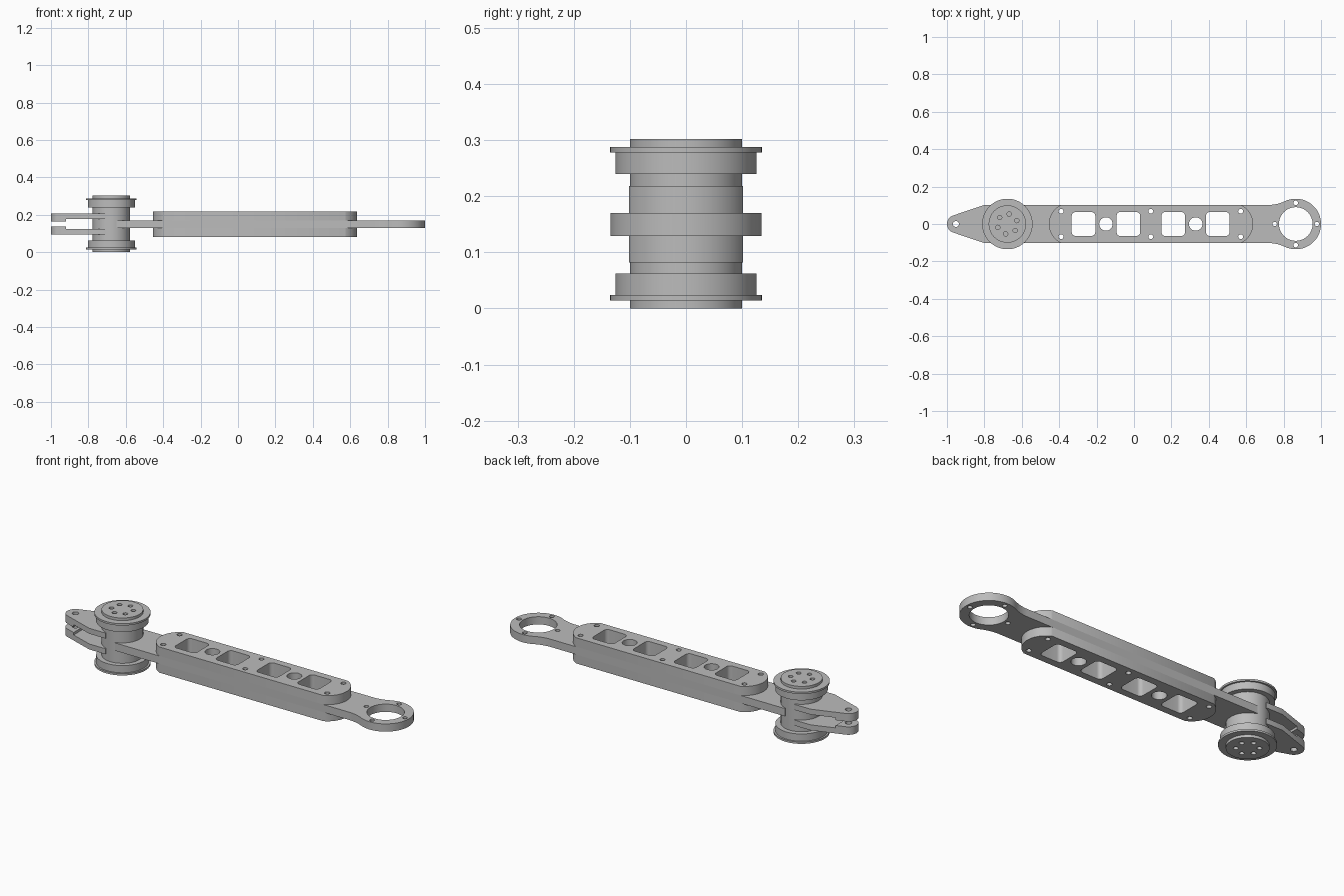
import bpy, bmesh
from math import cos, sin, pi, radians, atan2, hypot, asin

cube = bpy.data.objects.get("Cube")
if cube:
    bpy.data.objects.remove(cube, do_unlink=True)

grey = bpy.data.materials.new("light grey metal")
grey.use_nodes = True
grey.diffuse_color = (0.5, 0.5, 0.5, 1)
grey.node_tree.nodes["Principled BSDF"].inputs["Base Color"].default_value = (0.5, 0.5, 0.5, 1)


def arc(cx, cy, r, a0, a1, n=16):
    return [(cx + r * cos(a0 + (a1 - a0) * i / n), cy + r * sin(a0 + (a1 - a0) * i / n))
            for i in range(n + 1)]


def circle(cx, cy, r, n=24):
    return arc(cx, cy, r, 0, 2 * pi, n)[:-1]


def rounded_rect(cx, cy, hx, hy, r):
    pts = []
    for k, (sx, sy) in enumerate([(1, 1), (-1, 1), (-1, -1), (1, -1)]):
        pts += arc(cx + sx * (hx - r), cy + sy * (hy - r), r, k * pi / 2, (k + 1) * pi / 2, 6)
    return pts


def mirror_y(upper):
    """Close an outline whose upper half runs from one end to the other."""
    return upper + [(x, -y) for x, y in reversed(upper) if abs(y) > 1e-5]


def finish(name, mesh):
    bm = bmesh.new()
    bm.from_mesh(mesh)
    bmesh.ops.remove_doubles(bm, verts=bm.verts, dist=0.00005)
    bmesh.ops.recalc_face_normals(bm, faces=bm.faces)
    bm.to_mesh(mesh)
    bm.free()
    mesh.materials.clear()
    mesh.materials.append(grey)
    ob = bpy.data.objects.new(name, mesh)
    bpy.context.collection.objects.link(ob)
    bpy.ops.object.select_all(action='DESELECT')
    ob.select_set(True)
    bpy.context.view_layer.objects.active = ob
    bpy.ops.object.shade_smooth_by_angle(angle=radians(30))
    return ob


def slab(name, outline, holes, z0, z1):
    """Extrude a flat outline with holes between two heights."""
    curve = bpy.data.curves.new(name, 'CURVE')
    curve.dimensions = '2D'
    curve.fill_mode = 'BOTH'
    curve.extrude = (z1 - z0) / 2
    for loop in [outline] + holes:
        s = curve.splines.new('POLY')
        s.points.add(len(loop) - 1)
        for p, (x, y) in zip(s.points, loop):
            p.co = (x, y, 0, 1)
        s.use_cyclic_u = True
    temp = bpy.data.objects.new("temp", curve)
    bpy.context.collection.objects.link(temp)
    bpy.context.view_layer.update()
    deps = bpy.context.evaluated_depsgraph_get()
    mesh = bpy.data.meshes.new_from_object(temp.evaluated_get(deps))
    bpy.data.objects.remove(temp, do_unlink=True)
    for v in mesh.vertices:
        v.co.z += (z0 + z1) / 2
    mesh.name = name
    return finish(name, mesh)


def lathe(name, cx, profile, n=64):
    bm = bmesh.new()
    rings = [[bm.verts.new((x, y, z)) for x, y in circle(cx, 0, r, n)] for r, z in profile]
    for a, b in zip(rings, rings[1:]):
        for i in range(n):
            j = (i + 1) % n
            bm.faces.new((a[i], a[j], b[j], b[i]))
    bm.faces.new(rings[0])
    bm.faces.new(rings[-1])
    mesh = bpy.data.meshes.new(name)
    bm.to_mesh(mesh)
    bm.free()
    return finish(name, mesh)


# Windows and bolt holes shared by the beam and its covers
W = 0.102
holes = [rounded_rect(x, 0, 0.063, 0.064, 0.02) for x in (-0.27, -0.03, 0.21, 0.448)]
holes += [circle(x, 0, 0.036) for x in (-0.15, 0.33)]
holes += [circle(x, s * 0.068, 0.013, 16) for x in (-0.39, 0.09, 0.57) for s in (1, -1)]

# Central beam with a filleted neck and an eye ring
ex, ring_r, neck_x = 0.865, 0.135, 0.72
dx = ex - neck_x
fillet = (dx * dx + W * W - ring_r ** 2) / (2 * (ring_r - W))
a = atan2(W + fillet, -dx)
upper = [(-0.65, W)] + arc(neck_x, W + fillet, fillet, -pi / 2, a - pi, 10)
upper += arc(ex, 0, ring_r, a, 0, 32)[1:]
eye_holes = [circle(ex, 0, 0.09, 48)]
eye_holes += [circle(ex + 0.113 * cos(k * pi / 2), 0.113 * sin(k * pi / 2), 0.012, 16) for k in range(4)]
slab("beam", mirror_y(upper), holes + eye_holes, 0.129, 0.17)

# Upper and lower covers with bowed ends
sag = 0.066
R = (W * W + sag * sag) / (2 * sag)
half = asin(W / R)
left, right = -0.455, 0.637
cover = arc(left + R, 0, R, pi, pi - half) + arc(right - R, 0, R, half, 0)
for name, z0, z1 in (("lower_cover", 0.082, 0.129), ("upper_cover", 0.17, 0.218)):
    slab(name, mirror_y(cover), holes, z0, z1)

# Pivot drum: shaft with a flanged wheel at each end
px, H = -0.677, 0.302
low = [(0.1, 0.014), (0.135, 0.014), (0.135, 0.024), (0.126, 0.024), (0.126, 0.062), (0.1, 0.062)]
lathe("pivot_drum", px, low + [(r, H - z) for r, z in reversed(low)])

# Drum end caps with a ring of six bolt holes
bolts = [circle(px + 0.054 * cos(radians(20 + 60 * k)), 0.054 * sin(radians(20 + 60 * k)), 0.012, 16)
         for k in range(6)]
for name, z0, z1 in (("lower_cap", 0, 0.014), ("upper_cap", H - 0.014, H)):
    slab(name, circle(px, 0, 0.1, 64), bolts, z0, z1)

# Fork arms with thicker tips on the inner side
tx, tip_r = -0.952, 0.048
sx, sy = -0.8 - tx, W
tangent = atan2(sy, sx) + pi / 2 - asin(tip_r / hypot(sx, sy))
tip = arc(tx, 0, tip_r, pi, tangent, 12)
pin = [circle(tx, 0, 0.016)]
arm = mirror_y(tip + [(-0.8, W), (-0.705, W)])
t_end = tip[-1]
slope = (W - t_end[1]) / (-0.8 - t_end[0])
boss = mirror_y(tip + [(-0.92, t_end[1] + slope * (-0.92 - t_end[0]))])
for side, flip in (("upper", False), ("lower", True)):
    for part, outline, z0, z1 in (("fork_arm", arm, 0.178, 0.207), ("fork_tip", boss, 0.165, 0.178)):
        if flip:
            z0, z1 = H - z1, H - z0
        slab(f"{side}_{part}", outline, pin, z0, z1)
